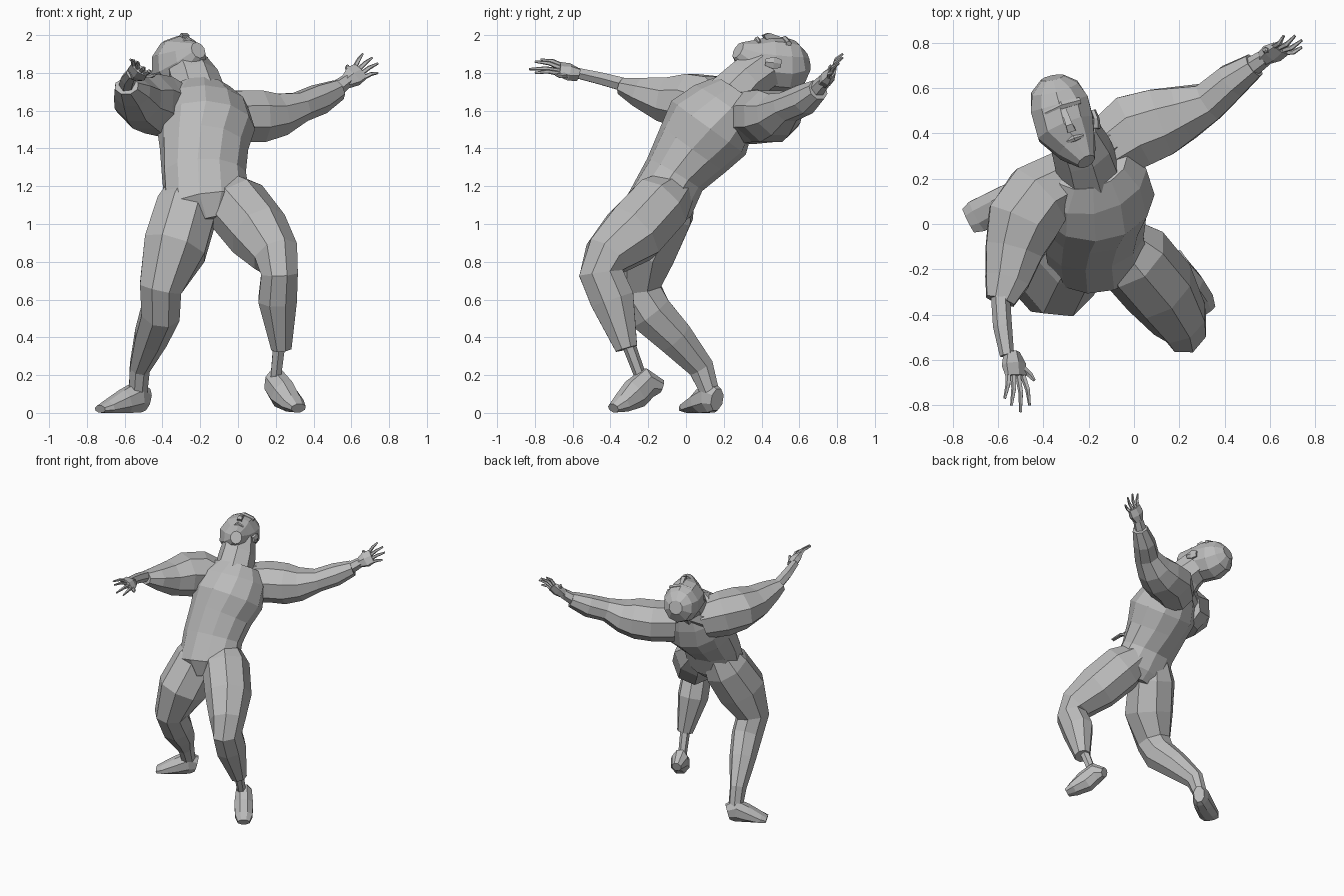
import bpy
import bmesh
import math
from mathutils import Vector

default_cube = bpy.data.objects.get("Cube")
if default_cube:
    bpy.data.objects.remove(default_cube, do_unlink=True)

# One plain clay colour for the whole figure
clay = bpy.data.materials.new("clay_grey")
clay.use_nodes = True
colour = (.5, .5, .5, 1)
clay.diffuse_color = colour
clay.node_tree.nodes["Principled BSDF"].inputs["Base Color"].default_value = colour


def loft(name, sections, reference, sides=8, twist=0):
    """Skin flat-sided rings along a path; each section is x, y, z, radius[, second radius]."""
    mesh_builder = bmesh.new()
    centres = [Vector(section[:3]) for section in sections]
    last = len(centres) - 1
    rings = []
    for index, section in enumerate(sections):
        tangent = (centres[min(index + 1, last)] - centres[max(index - 1, 0)]).normalized()
        side = Vector(reference)
        # Turn the side direction gradually about the vertical
        angle = math.radians(twist) * index / last
        if twist:
            side = Vector((math.cos(angle), math.sin(angle), 0))
        side = (side - tangent * side.dot(tangent)).normalized()
        depth = tangent.cross(side)
        width_radius, depth_radius = section[3], section[-1]
        ring = []
        for step in range(sides):
            turn = math.tau * (step + .5) / sides
            point = centres[index] + (side * width_radius * math.cos(turn)
                                      + depth * depth_radius * math.sin(turn)) * 1.05
            point.z = max(point.z, 0)
            ring.append(mesh_builder.verts.new(point))
        rings.append(ring)
    for lower, upper in zip(rings, rings[1:]):
        for step in range(sides):
            following = (step + 1) % sides
            mesh_builder.faces.new((lower[step], lower[following], upper[following], upper[step]))
    mesh_builder.faces.new(rings[0])
    mesh_builder.faces.new(rings[-1])
    bmesh.ops.recalc_face_normals(mesh_builder, faces=mesh_builder.faces)
    mesh = bpy.data.meshes.new(name)
    mesh_builder.to_mesh(mesh)
    mesh_builder.free()
    mesh.materials.append(clay)
    part = bpy.data.objects.new(name, mesh)
    bpy.context.collection.objects.link(part)
    return part


def hand(label, wrist, knuckle, tips, thumb_tip):
    """Flat palm with four bent fingers and a thumb."""
    wrist, knuckle, thumb_tip = Vector(wrist), Vector(knuckle), Vector(thumb_tip)
    tips = [Vector(tip) for tip in tips]
    across = (tips[-1] - tips[0]).normalized()
    middle = wrist.lerp(knuckle, .5)
    loft(label + "_palm", [(*wrist, .035), (*middle, .058, .036), (*knuckle, .055, .02)], across, 6)
    bend = across.cross(knuckle - wrist).normalized() * .012
    names = ("index_finger", "middle_finger", "ring_finger", "little_finger")
    for order, (finger, tip) in enumerate(zip(names, tips)):
        root = knuckle + across * (order - 1.5) * .026 - (knuckle - wrist) * .1
        joint = root.lerp(tip, .5) + bend
        loft(f"{label}_{finger}", [(*root, .013), (*joint, .011), (*tip, .006)], across, 5)
    root = middle - across * .03
    joint = root.lerp(thumb_tip, .55) - across * .012
    loft(label + "_thumb", [(*root, .018), (*joint, .013), (*thumb_tip, .007)], bend, 5)


X_AXIS, Z_AXIS = (1, 0, 0), (0, 0, 1)

# Torso, leaning back and turning towards the shoulders
loft("torso", [
    (-.14, -.16, 1.01, .1, .12),
    (-.16, -.14, 1.1, .22, .17),
    (-.18, -.06, 1.26, .215, .16),
    (-.18, .04, 1.4, .225, .2),
    (-.17, .12, 1.51, .25, .23),
    (-.18, .2, 1.62, .23, .18),
    (-.19, .26, 1.7, .16, .12),
], X_AXIS, 12, 30)
loft("neck", [(-.2, .23, 1.66, .14), (-.23, .32, 1.76, .13, .12), (-.27, .41, 1.83, .11, .12)], X_AXIS)
loft("trapezius", [(-.36, .21, 1.61, .08), (-.2, .31, 1.67, .08), (-.02, .4, 1.6, .07)], Z_AXIS)

# Arms, thick to the forearm
loft("left_arm", [
    (-.13, .32, 1.56, .14),
    (0, .41, 1.57, .14, .17),
    (.12, .45, 1.57, .14, .155),
    (.22, .49, 1.58, .115, .125),
    (.33, .54, 1.62, .08, .09),
    (.43, .63, 1.66, .08),
    (.53, .7, 1.71, .055),
], Z_AXIS)
loft("left_wrist", [(.5, .68, 1.7, .045), (.58, .735, 1.76, .035)], Z_AXIS, 6)
loft("right_arm", [
    (-.3, .19, 1.58, .14),
    (-.42, .12, 1.63, .16),
    (-.49, .01, 1.65, .15, .165),
    (-.53, -.12, 1.66, .12, .13),
    (-.56, -.25, 1.7, .08, .1),
    (-.59, -.34, 1.73, .045, .065),
], Z_AXIS)
loft("right_wrist", [(-.59, -.3, 1.73, .04), (-.58, -.45, 1.77, .035, .04), (-.56, -.58, 1.8, .03)], Z_AXIS, 6)

hand("left", (.57, .73, 1.75), (.65, .775, 1.81),
     [(.66, .83, 1.9), (.71, .83, 1.88), (.74, .81, 1.85), (.74, .78, 1.8)], (.58, .76, 1.84))
hand("right", (-.54, -.57, 1.79), (-.52, -.67, 1.82),
     [(-.46, -.8, 1.8), (-.5, -.83, 1.82), (-.54, -.8, 1.86), (-.57, -.77, 1.87)], (-.44, -.69, 1.79))

# Left leg steps forward with a bent knee and a cuffed shin
loft("left_leg", [
    (-.1, -.04, 1.2, .1),
    (-.01, -.14, 1.1, .165),
    (.11, -.28, .95, .16, .17),
    (.2, -.42, .83, .125),
    (.22, -.45, .74, .1, .12),
    (.21, -.39, .6, .105, .12),
    (.23, -.315, .34, .055, .06),
], X_AXIS)
loft("left_ankle", [(.22, -.31, .38, .035), (.2, -.24, .19, .03)], X_AXIS, 6)
loft("left_foot", [
    (.175, -.13, .14, .035),
    (.195, -.2, .16, .08, .06),
    (.24, -.27, .1, .08, .07),
    (.29, -.34, .05, .05, .065),
    (.32, -.385, .025, .025, .045),
], Z_AXIS)

# Right leg bears the weight and slopes out to the side
loft("right_leg", [
    (-.22, -.05, 1.24, .11),
    (-.27, -.12, 1.08, .165, .17),
    (-.335, -.23, .87, .17, .185),
    (-.41, -.26, .66, .115, .13),
    (-.41, -.19, .53, .105, .12),
    (-.46, -.06, .4, .09, .1),
    (-.52, .08, .24, .055, .07),
    (-.53, .13, .1, .05),
], X_AXIS)
loft("right_foot", [
    (-.485, .165, .07, .06, .04),
    (-.53, .13, .085, .085, .06),
    (-.6, .085, .06, .065, .07),
    (-.69, .035, .03, .035, .075),
    (-.73, .015, .02, .02, .06),
], Z_AXIS)

# Head tipped back, lofted from chin to crown
crown = Vector((-.34, .93, -.1)).normalized()
head_side = crown.cross(Vector(Z_AXIS)).normalized()
face = head_side.cross(crown)
loft("head", [
    (-.21, .275, 1.92, .04, .045),
    (-.25, .34, 1.88, .09, .1),
    (-.3, .42, 1.85, .13, .14),
    (-.33, .53, 1.84, .13, .14),
    (-.35, .6, 1.85, .105, .115),
    (-.36, .645, 1.86, .05),
], head_side, 10)


def on_head(across, up, out):
    return Vector((-.29, .45, 1.85)) + head_side * across + crown * up + face * out


# Facial features
loft("nose", [(*on_head(0, .05, .13), .015), (*on_head(0, -.03, .145), .02),
              (*on_head(0, -.05, .13), .025)], head_side, 4)
loft("brow", [(*on_head(-.08, .06, .11), .015), (*on_head(0, .065, .135), .018),
              (*on_head(.08, .06, .11), .015)], crown, 6)
loft("mouth", [(*on_head(-.04, -.09, .1), .008), (*on_head(0, -.09, .12), .014),
               (*on_head(.04, -.09, .1), .008)], crown, 6)
for label, sign in (("left", 1), ("right", -1)):
    loft(label + "_ear", [(*on_head(sign * .105, -.07, 0), .02), (*on_head(sign * .12, -.03, 0), .035, .015),
                          (*on_head(sign * .12, .01, 0), .025, .012)], face, 6)
